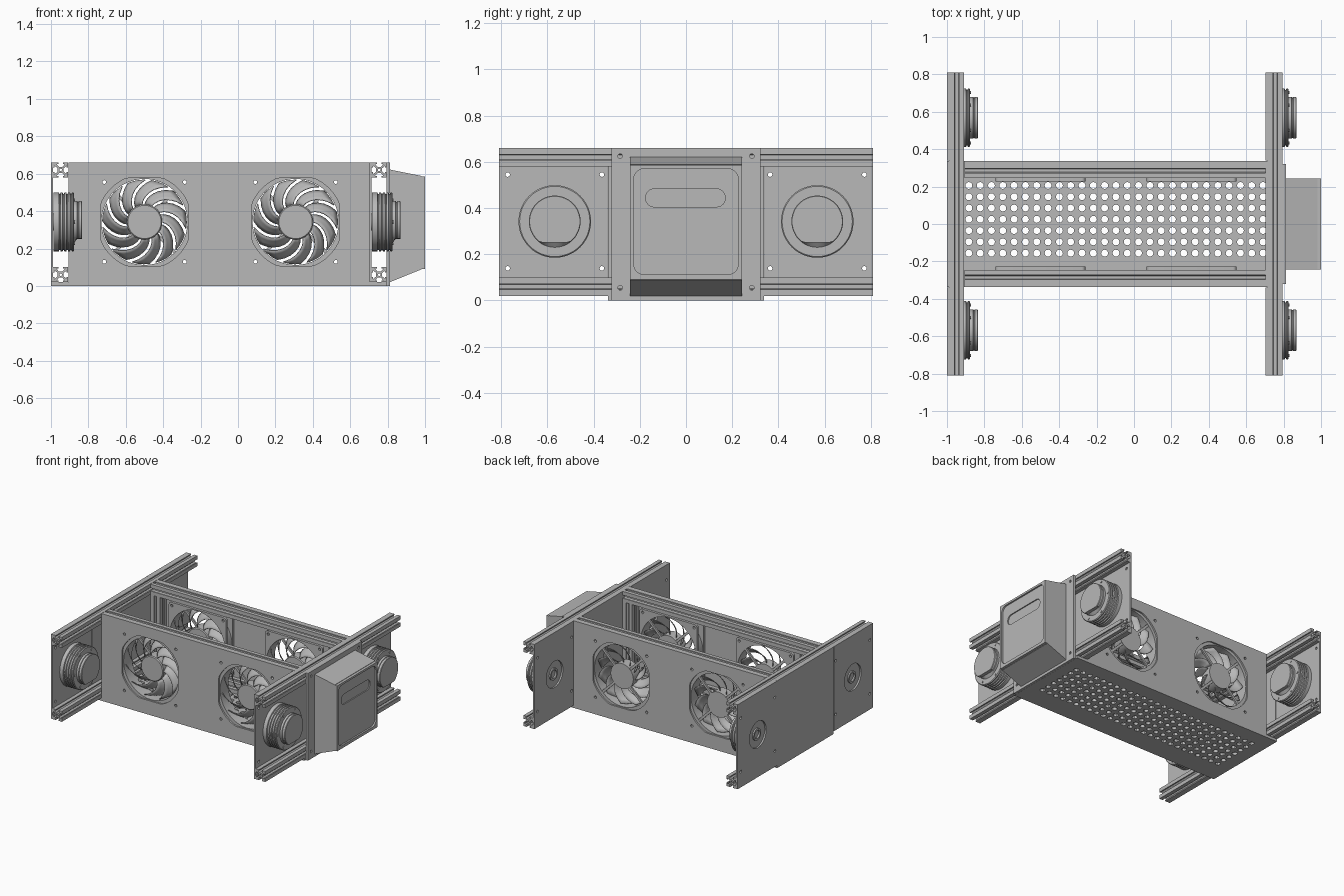
import bpy, bmesh
from math import cos, sin, pi, radians
from mathutils import Matrix, Vector

cube = bpy.data.objects.get("Cube")
if cube:
    bpy.data.objects.remove(cube)

GREY = bpy.data.materials.new("machine_grey")
GREY.use_nodes = True
GREY.diffuse_color = (0.48, 0.48, 0.48, 1)
bsdf = next(n for n in GREY.node_tree.nodes if n.type == 'BSDF_PRINCIPLED')
bsdf.inputs["Base Color"].default_value = GREY.diffuse_color
made = []

# Local drawing planes: local z becomes the named axis (world -y for "y")
FRAMES = {
    "x": Matrix(((0, 0, 1, 0), (1, 0, 0, 0), (0, 1, 0, 0), (0, 0, 0, 1))),
    "y": Matrix(((1, 0, 0, 0), (0, 0, -1, 0), (0, 1, 0, 0), (0, 0, 0, 1))),
    "z": Matrix.Identity(4),
}


def add_mesh(name, bm, matrix=Matrix.Identity(4)):
    bm.transform(matrix)
    bmesh.ops.remove_doubles(bm, verts=bm.verts, dist=1e-5)
    bmesh.ops.recalc_face_normals(bm, faces=bm.faces)
    mesh = bpy.data.meshes.new(name)
    bm.to_mesh(mesh)
    bm.free()
    mesh.materials.append(GREY)
    obj = bpy.data.objects.new(name, mesh)
    bpy.context.collection.objects.link(obj)
    made.append(obj)
    return obj


def circle(u, v, r, n=12):
    return [(u + r * cos(2 * pi * i / n), v + r * sin(2 * pi * i / n)) for i in range(n)]


def rect(u0, u1, v0, v1, r=0):
    if not r:
        return [(u0, v0), (u1, v0), (u1, v1), (u0, v1)]
    corners = [(u1 - r, v1 - r), (u0 + r, v1 - r), (u0 + r, v0 + r), (u1 - r, v0 + r)]
    return [(cu + r * cos(a), cv + r * sin(a)) for k, (cu, cv) in enumerate(corners)
            for a in [(k + s / 6) * pi / 2 for s in range(7)]]


def sheet(name, axis, lo, hi, outline, holes=()):
    """Extrude an outline with holes between two positions on an axis."""
    curve = bpy.data.curves.new(name, 'CURVE')
    curve.dimensions, curve.fill_mode = '2D', 'BOTH'
    curve.extrude = (hi - lo) / 2
    for loop in [outline, *holes]:
        spline = curve.splines.new('POLY')
        spline.points.add(len(loop) - 1)
        for point, (u, v) in zip(spline.points, loop):
            point.co = (u, v, 0, 1)
        spline.use_cyclic_u = True
    temp = bpy.data.objects.new(name, curve)
    bm = bmesh.new()
    mesh = temp.to_mesh()
    bm.from_mesh(mesh)
    temp.to_mesh_clear()
    bpy.data.objects.remove(temp)
    bpy.data.curves.remove(curve)
    shift = Vector([(lo + hi) / 2 if axis == a else 0 for a in "xyz"])
    return add_mesh(name, bm, Matrix.Translation(shift) @ FRAMES[axis])


def lathe(name, axis, place, profile, n=40, flat=None):
    """Turn (radius, height) points round an axis, with an optional flat on the nose."""
    bm = bmesh.new()
    rings = [[bm.verts.new((max(r, 1e-6) * cos(2 * pi * i / n), max(r, 1e-6) * sin(2 * pi * i / n), h))
              for i in range(n)] for r, h in profile]
    for a, b in zip(rings, rings[1:]):
        for i in range(n):
            bm.faces.new((a[i], a[(i + 1) % n], b[(i + 1) % n], b[i]))
    if flat:
        for v in bm.verts:
            if v.co.z > flat[0]:
                v.co.y = max(v.co.y, flat[1])
    return add_mesh(name, bm, Matrix.Translation(place) @ FRAMES[axis])


# Slotted rail section, one side repeated four times
SIDE = [(.04, -.04), (.04, -.012), (.032, -.012), (.032, -.022), (.016, -.009),
        (.016, .009), (.032, .022), (.032, .012), (.04, .012)]


def rail(name, axis, lo, hi, u, v):
    section = []
    for c, s in ((1, 0), (0, 1), (-1, 0), (0, -1)):
        section += [(u + c * p - s * q, v + s * p + c * q) for p, q in SIDE]
    sheet(name, axis, lo, hi, section, [circle(u, v, .007)])


MID = .342           # height of fan and driver centres
BOTTOM, TOP = .02, .66
LOW_RAIL, HIGH_RAIL = BOTTOM + .04, TOP - .04

# End walls with rails and round drivers
for end, x in (("right", -1.0), ("left", .703)):
    face = x + .012
    sheet(end + "_centre_plate", "x", x, face, rect(-.338, .338, BOTTOM, TOP))
    for side, s in (("front", -1), ("back", 1)):
        c = s * .568
        lo, hi = sorted((s * .34, s * .81))
        holes = [circle(c, MID, .1, 32)]
        holes += [circle(c + du, MID + dv, .01) for du in (-.204, .204) for dv in (-.203, .203)]
        sheet(f"{end}_{side}_plate", "x", x, face, rect(lo, hi, BOTTOM, TOP), holes)
        profile = [(0, .004), (.03, .004), (.03, -.008), (.045, -.008), (.045, .002), (.157, .002)]
        for h in (.03, .05, .07, .09):
            profile += [(.157, h), (.149, h + .003), (.149, h + .007), (.157, h + .01)]
        profile += [(.157, .107), (.152, .112), (.112, .112), (.112, .128), (.107, .13),
                    (.107, .135), (.112, .137), (.112, .15), (.109, .153), (0, .153)]
        lathe(f"{end}_{side}_driver", "x", (face, c, MID), profile, 48, (.1125, -.09))
        for u, v in circle(c, MID, .135, 6):
            lathe(f"{end}_{side}_driver_screw", "x", (face + .112, u, v),
                  [(0, 0), (.008, 0), (.008, .004), (0, .004)], 10)
    for level, z in (("lower", LOW_RAIL), ("upper", HIGH_RAIL)):
        # a y-plane section is drawn in x and z
        rail(f"{end}_{level}_rail", "y", -.81, .81, face + .04, z)

# Long rails and corner posts
for side, y in (("front", -.286), ("back", .286)):
    for level, z in (("lower", LOW_RAIL), ("upper", HIGH_RAIL)):
        rail(f"{side}_{level}_long_rail", "x", -.906, .703, y, z)
    for x in (-.866, .663):
        rail(f"{side}_corner_post", "z", BOTTOM + .08, TOP - .08, x, y)

# Perforated floor
floor_holes = [circle(-.883 + .0605 * i, .206 - .0603 * j, .0185, 12)
               for i in range(27) for j in range(7)]
sheet("perforated_floor", "z", 0, BOTTOM, rect(-1, .794, -.338, .338), floor_holes)


def clipped_circle(u, v, r, half, n=64):
    points = []
    for i in range(n):
        a = 2 * pi * (i + .5) / n
        d = min(r, half / max(abs(cos(a)), abs(sin(a))))
        points.append((u + d * cos(a), v + d * sin(a)))
    return points


def fan(name, x, y0, y1):
    screws = [circle(x + du, MID + dv, .01) for du in (-.215, .215) for dv in (-.213, .213)]
    bore = circle(x, MID, .23, 48)
    square = rect(x - .24, x + .24, MID - .238, MID + .238, .02)
    sheet(name + "_front_flange", "y", y0, y0 + .018, square, [bore] + screws)
    sheet(name + "_back_flange", "y", y1 - .018, y1, square, [bore] + screws)
    sheet(name + "_duct", "y", y0 + .018, y1 - .018, circle(x, MID, .236, 48), [bore])
    depth = y1 - y0
    lathe(name + "_hub", "y", (x, y1, MID),
          [(0, 0), (.095, 0), (.095, depth - .016), (.089, depth - .01), (0, depth - .01)])
    # struts behind the blades
    for k in range(4):
        a = pi / 4 + k * pi / 2
        spoke = [(x + p * cos(a) - q * sin(a), MID + p * sin(a) + q * cos(a))
                 for p, q in rect(.09, .235, -.009, .009)]
        sheet(name + "_strut", "y", y1 - .014, y1 - .002, spoke)
    # swept, pitched blades
    bm = bmesh.new()
    for k in range(11):
        grid = []
        for i in range(7):
            t = i / 6
            r = .092 + .133 * t
            row = []
            for j in range(4):
                w = j / 3
                a = radians(k * 360 / 11 - 42 * t ** 1.3 + 24 * w)
                row.append(bm.verts.new((x + r * cos(a), y0 + .016 + .058 * w, MID + r * sin(a))))
            grid.append(row)
        for a, b in zip(grid, grid[1:]):
            for j in range(3):
                bm.faces.new((a[j], a[j + 1], b[j + 1], b[j]))
    blades = add_mesh(name + "_blades", bm)
    thick = blades.modifiers.new("thickness", 'SOLIDIFY')
    thick.thickness, thick.offset = .005, 0


# Fan walls and fans
FANS = (-.5, .308)
for side, y0, y1, fan_y in (("front", -.338, -.326, -.326), ("back", .326, .338, .228)):
    holes = [clipped_circle(x, MID, .253, .235) for x in FANS]
    holes += [circle(x + du, MID + dv, .01) for x in FANS
              for du in (-.215, .215) for dv in (-.213, .213)]
    sheet(side + "_fan_wall", "y", y0, y1, rect(-.906, .703, BOTTOM, TOP), holes)
    for label, x in zip(("right", "left"), FANS):
        fan(f"{side}_{label}_fan", x, fan_y, fan_y + .098)

# Control housing on the left end
flange_screws = [circle(u, v, .01) for u in (-.285, .285) for v in (.055, .625)]
sheet("housing_flange", "x", .795, .812, rect(-.322, .322, 0, TOP), flange_screws)
bm = bmesh.new()
back = [bm.verts.new((.812, u, v)) for u, v in rect(-.242, .242, .02, .622)]
nose = [bm.verts.new((.98, u, v)) for u, v in rect(-.242, .242, .088, .588)]
bm.faces.new(back)
bm.faces.new(nose)
for i in range(4):
    bm.faces.new((back[i], back[(i + 1) % 4], nose[(i + 1) % 4], nose[i]))
add_mesh("housing_body", bm)
outer = rect(-.242, .242, .09, .585)
sheet("housing_slot_panel", "x", .98, .988, outer, [rect(-.175, .17, .405, .483, .038)])
sheet("housing_rim", "x", .988, 1.0, outer, [rect(-.226, .226, .112, .57, .045)])

# Smooth the round parts, keep edges sharp
bpy.ops.object.select_all(action='DESELECT')
for obj in made:
    obj.select_set(True)
bpy.context.view_layer.objects.active = made[0]
bpy.ops.object.shade_smooth_by_angle(angle=radians(30))
